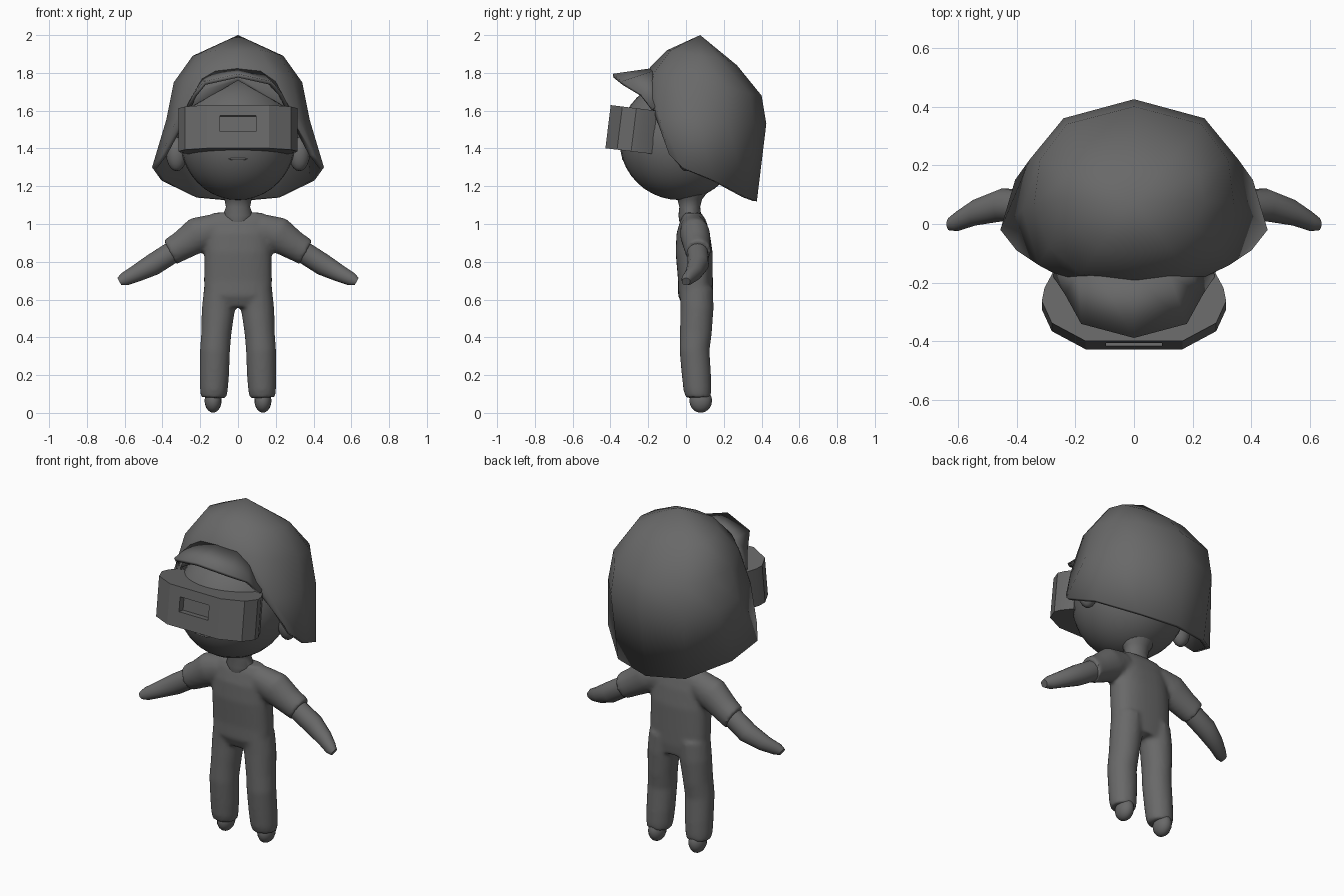
import bpy, bmesh, math
from mathutils import Vector, Matrix

if "Cube" in bpy.data.objects:
    bpy.data.objects.remove(bpy.data.objects["Cube"])

mat = bpy.data.materials.new("dark grey")
mat.diffuse_color = (0.14, 0.14, 0.14, 1)
mat.use_nodes = True
mat.node_tree.nodes["Principled BSDF"].inputs["Base Color"].default_value = mat.diffuse_color


def finish(name, bm, angle=40):
    """Turn a bmesh into a named, shaded object."""
    bmesh.ops.recalc_face_normals(bm, faces=bm.faces)
    me = bpy.data.meshes.new(name)
    bm.to_mesh(me)
    bm.free()
    me.materials.append(mat)
    ob = bpy.data.objects.new(name, me)
    bpy.context.collection.objects.link(ob)
    bpy.ops.object.select_all(action='DESELECT')
    ob.select_set(True)
    bpy.context.view_layer.objects.active = ob
    bpy.ops.object.shade_smooth_by_angle(angle=math.radians(angle))
    return ob


def tube(bm, path, side=1, n=20, power=1.0):
    """Capped loft; path rows are x, y, z, in-plane radius, depth radius."""
    d = Vector((path[-1][0] - path[0][0], 0, path[-1][2] - path[0][2])).normalized()
    v = Vector((-d.z, 0, d.x))
    rings = []
    for x, y, z, a, b in path:
        ring = []
        for i in range(n):
            t = 2 * math.pi * i / n
            c, s = math.cos(t), math.sin(t)
            c = math.copysign(abs(c) ** power, c)
            s = math.copysign(abs(s) ** power, s)
            p = Vector((x, y, z)) + v * (a * c) + Vector((0, b * s, 0))
            ring.append(bm.verts.new((p.x * side, p.y, p.z)))
        rings.append(ring)
    for r, q in zip(rings, rings[1:]):
        for i in range(n):
            j = (i + 1) % n
            bm.faces.new((r[i], r[j], q[j], q[i]))
    bm.faces.new(rings[0])
    bm.faces.new(rings[-1])


def ball(name, center, radii, segs=24, rows=14):
    bm = bmesh.new()
    bmesh.ops.create_uvsphere(bm, u_segments=segs, v_segments=rows, radius=1)
    bmesh.ops.scale(bm, vec=radii, verts=bm.verts)
    bmesh.ops.translate(bm, vec=center, verts=bm.verts)
    return finish(name, bm)


# Suit: torso, sleeves and trousers fused into one smooth skin
bm = bmesh.new()
tube(bm, [(0, .06, .56, .15, .075), (0, .05, .62, .178, .092), (0, .05, .70, .18, .092),
          (0, .043, .85, .178, .098), (0, .038, .95, .175, .088),
          (0, .038, 1.02, .17, .068), (0, .035, 1.06, .13, .045)], n=32, power=.8)
for s in (-1, 1):
    tube(bm, [(.11, .04, .98, .08, .07), (.21, .048, .945, .095, .08),
              (.30, .058, .885, .078, .072), (.36, .065, .85, .072, .068)], s)
    tube(bm, [(.13, .065, .08, .068, .066), (.128, .06, .12, .074, .074),
              (.125, .055, .20, .078, .078), (.122, .045, .33, .08, .08),
              (.115, .052, .42, .08, .085), (.104, .058, .55, .088, .088),
              (.095, .056, .66, .085, .088)], s)
suit = finish("suit", bm)
m = suit.modifiers.new("fuse", 'REMESH')
m.mode = 'VOXEL'
m.voxel_size = .012
m.use_smooth_shade = True
m = suit.modifiers.new("soften", 'SMOOTH')
m.iterations = 5

# Forearms with hands, feet, ears
for s, side in ((-1, "left"), (1, "right")):
    bm = bmesh.new()
    tube(bm, [(.32, .06, .868, .058, .056), (.45, .065, .785, .058, .056),
              (.54, .04, .737, .045, .045), (.60, .01, .708, .036, .034),
              (.628, .0, .695, .022, .022)], s, n=16)
    finish(side + "_forearm", bm)
    ball(side + "_foot", (s * .132, .078, .065), (.045, .06, .064), 16, 10)
    ball(side + "_ear", (s * .325, -.0, 1.37), (.055, .05, .09), 16, 10)

# Head, neck and mouth
ball("head", (0, -.035, 1.445), (.305, .318, .318), 32, 20)
bm = bmesh.new()
tube(bm, [(0, .02, 1.01, .06, .055), (0, .02, 1.045, .08, .06), (0, .02, 1.09, .064, .055),
          (0, .02, 1.13, .072, .065), (0, .02, 1.19, .11, .11)], n=24)
finish("neck", bm)
ball("mouth", (0, -.327, 1.345), (.055, .012, .008), 16, 8)

# Hood: rings from the crown down, half profile from front to back
RINGS = [
    [(0, -.10, 1.92), (.12, -.08, 1.92), (.21, -.01, 1.9), (.24, .08, 1.89),
     (.22, .17, 1.88), (.14, .24, 1.85), (0, .27, 1.84)],
    [(0, -.19, 1.83), (.18, -.17, 1.80), (.29, -.08, 1.77), (.34, .07, 1.75),
     (.32, .22, 1.72), (.23, .34, 1.69), (0, .40, 1.68)],
    [(0, -.20, 1.78), (.22, -.19, 1.70), (.325, -.14, 1.56), (.38, .05, 1.55),
     (.355, .22, 1.54), (.24, .36, 1.53), (0, .425, 1.53)],
    [(0, -.20, 1.76), (.25, -.18, 1.62), (.40, -.09, 1.37), (.455, -.02, 1.30),
     (.405, .15, 1.23), (.22, .32, 1.14), (0, .375, 1.12)],
]
bm = bmesh.new()
crown = bm.verts.new((0, .075, 2.0))
prev = None
for half in RINGS:
    full = half + [(-x, y, z) for x, y, z in half[-2:0:-1]]
    ring = [bm.verts.new(p) for p in full]
    for i in range(len(ring)):
        j = (i + 1) % len(ring)
        if prev:
            bm.faces.new((prev[i], prev[j], ring[j], ring[i]))
        else:
            bm.faces.new((crown, ring[j], ring[i]))
    prev = ring
hood = finish("hood", bm)
m = hood.modifiers.new("thickness", 'SOLIDIFY')
m.thickness = .025
m.offset = -1

# Brim over the forehead
inner = [(0, -.18, 1.825), (.12, -.175, 1.81), (.19, -.165, 1.77), (.27, -.15, 1.63)]
outer = [(0, -.388, 1.795), (.18, -.34, 1.755), (.235, -.24, 1.69), (.275, -.18, 1.61)]
bm = bmesh.new()
rows = []
for half in (inner, outer):
    full = [(-x, y, z) for x, y, z in half[:0:-1]] + half
    rows.append([bm.verts.new(p) for p in full])
for i in range(len(rows[0]) - 1):
    bm.faces.new((rows[0][i], rows[0][i + 1], rows[1][i + 1], rows[1][i]))
brim = finish("brim", bm)
for p in brim.data.polygons:
    if p.normal.z < 0:
        brim.data.flip_normals()
        break
m = brim.modifiers.new("thickness", 'SOLIDIFY')
m.thickness = .02
m.offset = -1

# Goggles: faceted prism, tilted back, with a slot in the front
half = [(.165, -.412), (.28, -.35), (.314, -.275), (.305, -.23), (.27, -.165)]
outline = half + [(-x, y) for x, y in half[::-1]]
bm = bmesh.new()
base = bm.faces.new([bm.verts.new((x, y, 1.40)) for x, y in outline])
top = bmesh.ops.extrude_face_region(bm, geom=[base])
bmesh.ops.translate(bm, vec=(0, 0, .23),
                    verts=[v for v in top["geom"] if isinstance(v, bmesh.types.BMVert)])
tilt = Matrix.Rotation(math.radians(-7), 4, 'X')
pivot = Matrix.Translation((0, -.41, 1.52))
bmesh.ops.transform(bm, matrix=pivot @ tilt @ pivot.inverted(), verts=bm.verts)
goggles = finish("goggles", bm, 20)

bm = bmesh.new()
bmesh.ops.create_cube(bm, size=1)
bmesh.ops.scale(bm, vec=(.19, .08, .085), verts=bm.verts)
bmesh.ops.transform(bm, matrix=Matrix.Translation((0, -.412, 1.532)) @ tilt, verts=bm.verts)
cutter = finish("slot_cutter", bm)
cutter.hide_render = True
cutter.hide_viewport = True
m = goggles.modifiers.new("slot", 'BOOLEAN')
m.operation = 'DIFFERENCE'
m.solver = 'EXACT'
m.object = cutter
